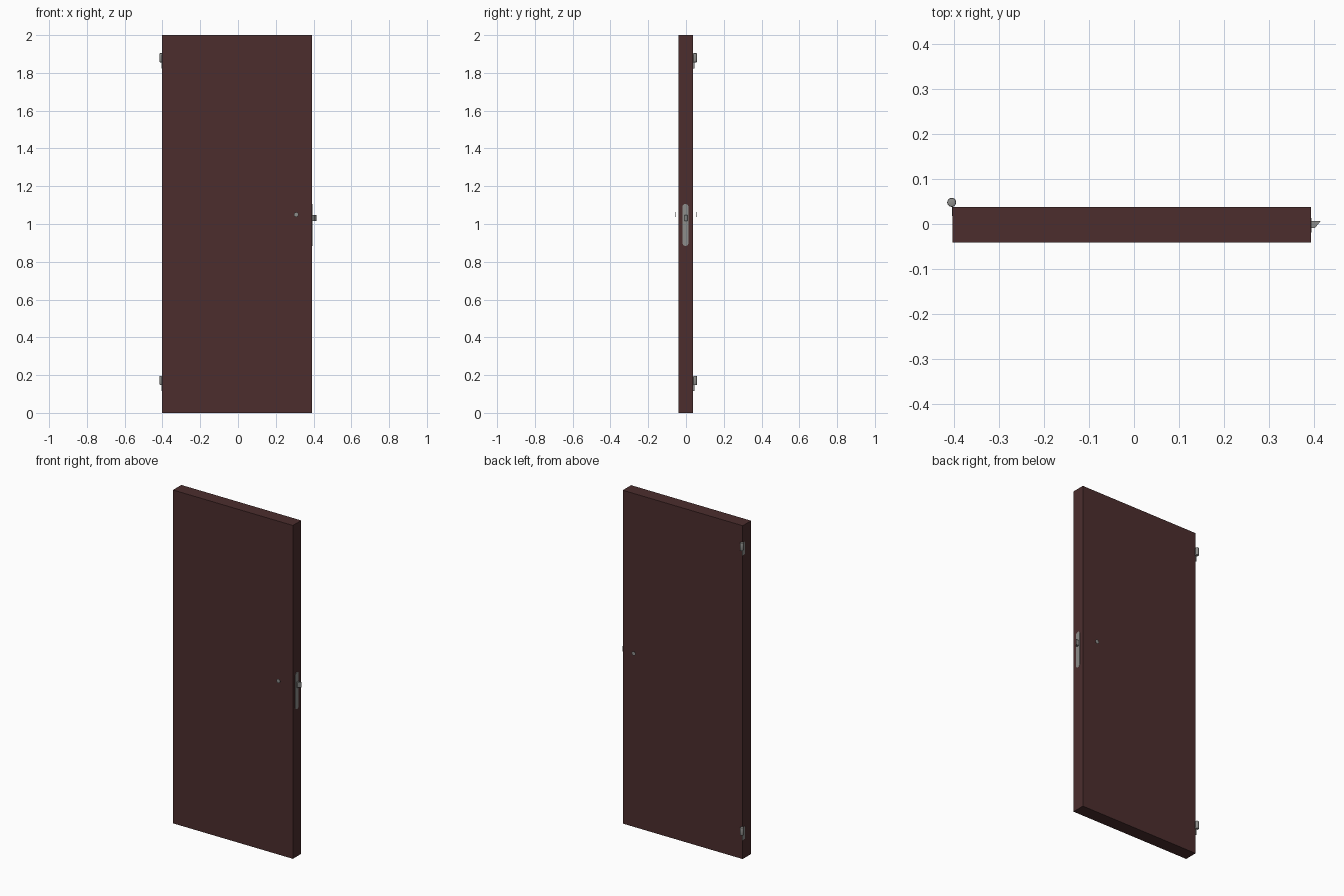
import bpy, bmesh, math
from mathutils import Matrix, Vector

if "Cube" in bpy.data.objects:
    bpy.data.objects.remove(bpy.data.objects["Cube"])


def material(name, rgb):
    m = bpy.data.materials.new(name)
    m.diffuse_color = (*rgb, 1)
    m.use_nodes = True
    m.node_tree.nodes["Principled BSDF"].inputs["Base Color"].default_value = m.diffuse_color
    return m


BROWN = material("dark_brown_wood", (0.072, 0.027, 0.027))
METAL = material("grey_metal", (0.27, 0.27, 0.26))


def finish(name, bm, mat, smooth=False):
    bmesh.ops.recalc_face_normals(bm, faces=bm.faces)
    me = bpy.data.meshes.new(name)
    bm.to_mesh(me)
    bm.free()
    me.materials.append(mat)
    ob = bpy.data.objects.new(name, me)
    bpy.context.collection.objects.link(ob)
    if smooth:
        bpy.context.view_layer.objects.active = ob
        ob.select_set(True)
        bpy.ops.object.shade_smooth_by_angle(angle=math.radians(35))
        ob.select_set(False)
    return ob


def box(name, lo, hi, mat):
    bm = bmesh.new()
    lo, hi = Vector(lo), Vector(hi)
    size = Matrix.Diagonal((*(hi - lo), 1))
    bmesh.ops.create_cube(bm, size=1, matrix=Matrix.Translation((lo + hi) / 2) @ size)
    return finish(name, bm, mat)


def prism(name, points, offset, mat):
    """Extrude a planar outline along an offset vector."""
    bm = bmesh.new()
    f = bm.faces.new([bm.verts.new(p) for p in points])
    top = bmesh.ops.extrude_face_region(bm, geom=[f])["geom"]
    bmesh.ops.translate(bm, vec=offset, verts=[v for v in top if isinstance(v, bmesh.types.BMVert)])
    return finish(name, bm, mat)


# door leaf
LEFT, RIGHT, FRONT, BACK = -0.403, 0.393, -0.041, 0.038
box("door_panel", (LEFT, FRONT, 0), (RIGHT, BACK, 2), BROWN)

# lock plate with rounded ends on the free edge
CY, R = -0.003, 0.016
outline = []
for zc, start in ((1.09, 0), (0.90, math.pi)):
    for i in range(13):
        a = start + math.pi * i / 12
        outline.append((RIGHT - 0.002, CY + R * math.cos(a), zc + R * math.sin(a)))
prism("lock_plate", outline, (0.003, 0, 0), METAL)

# bevelled latch bolt
bolt = [(RIGHT - 0.01, 0.007), (0.415, 0.007), (0.402, -0.009), (RIGHT - 0.01, -0.009)]
prism("latch_bolt", [(x, y, 1.016) for x, y in bolt], (0, 0, 0.032), METAL)

# thin floating handle discs on both sides
for side, y in (("front", -0.0567), ("back", 0.0567)):
    bm = bmesh.new()
    bmesh.ops.create_cone(bm, cap_ends=True, segments=16, radius1=0.0125, radius2=0.0125, depth=0.0008,
                          matrix=Matrix.Translation((0.308, y, 1.05)) @ Matrix.Rotation(math.pi / 2, 4, 'X'))
    finish(side + "_handle_disc", bm, METAL)

# hinges: barrel with chamfered rims, and leaf let into the hinge edge
for label, z in (("lower", 0.115), ("upper", 1.823)):
    bm = bmesh.new()
    bmesh.ops.create_cone(bm, cap_ends=True, segments=20, radius1=0.01, radius2=0.01, depth=0.048,
                          matrix=Matrix.Translation((-0.405, 0.048, z + 0.057)))
    rims = [e for e in bm.edges if abs(e.verts[0].co.z - e.verts[1].co.z) < 1e-5]
    bmesh.ops.bevel(bm, geom=rims, offset=0.003, segments=2, affect='EDGES', profile=0.5)
    finish(label + "_hinge_barrel", bm, METAL, True)
    box(label + "_hinge_leaf", (LEFT - 0.0015, 0.018, z), (LEFT + 0.001, 0.044, z + 0.075), METAL)
